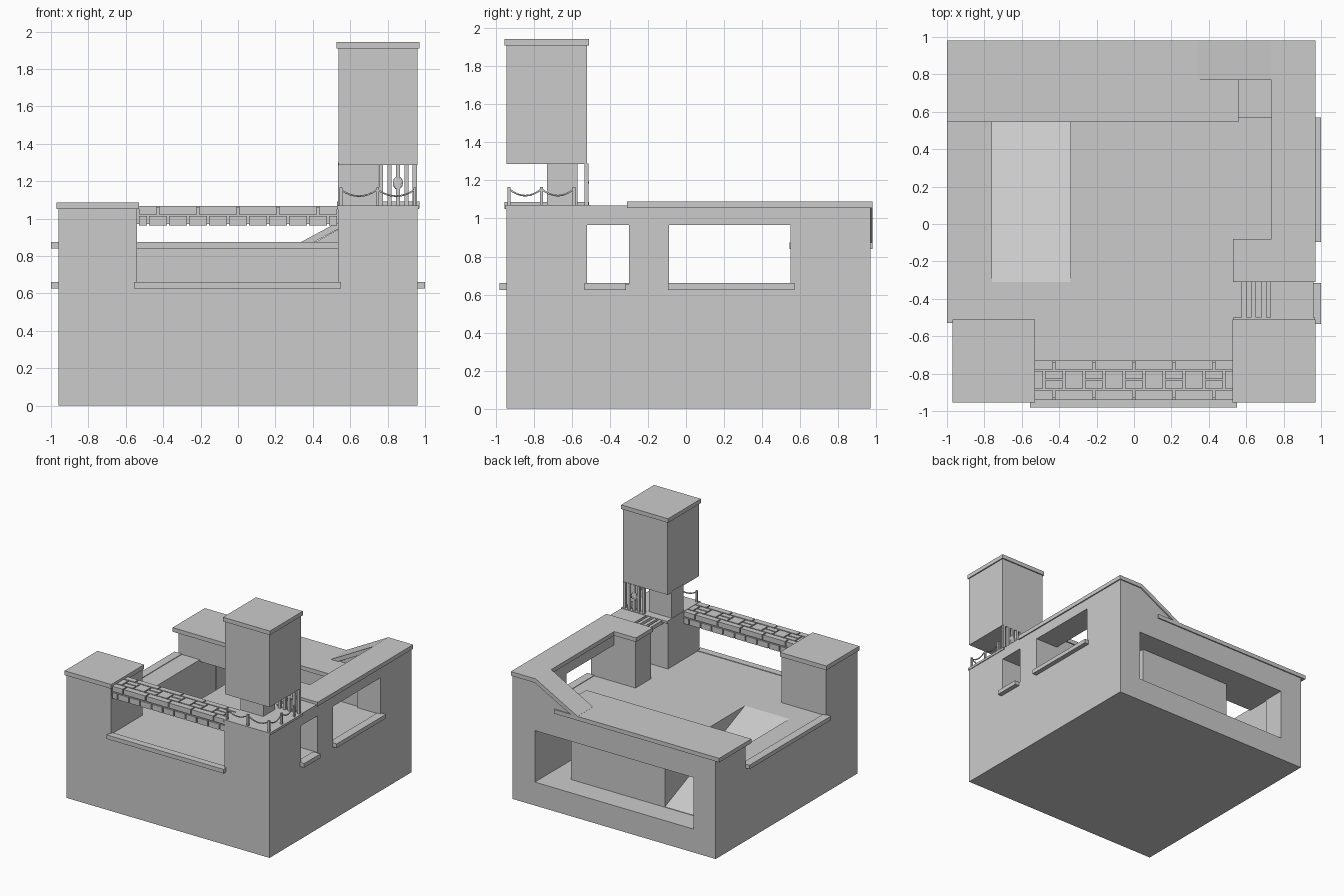
import bpy, bmesh, math
from mathutils import Vector

if "Cube" in bpy.data.objects:
    bpy.data.objects.remove(bpy.data.objects["Cube"])

def finish(name, bm):
    bmesh.ops.recalc_face_normals(bm, faces=bm.faces)
    me = bpy.data.meshes.new(name)
    bm.to_mesh(me)
    bm.free()
    ob = bpy.data.objects.new(name, me)
    bpy.context.collection.objects.link(ob)
    return ob

def add_box(bm, x, y, z):
    vs = bmesh.ops.create_cube(bm, size=1)["verts"]
    for v in vs:
        v.co = Vector([r[0] + (c + 0.5) * (r[1] - r[0]) for r, c in zip((x, y, z), v.co)])

def boxes(name, *specs):
    bm = bmesh.new()
    for s in specs:
        add_box(bm, *s)
    return finish(name, bm)

def prism(name, pts, axis, a, b):
    """Extrude a profile along x (pts are y,z) or y (pts are x,z)."""
    bm = bmesh.new()
    vs = [bm.verts.new((a, p, q) if axis == "x" else (p, a, q)) for p, q in pts]
    f = bm.faces.new(vs)
    g = bmesh.ops.extrude_face_region(bm, geom=[f])["geom"]
    d = Vector((b - a, 0, 0)) if axis == "x" else Vector((0, b - a, 0))
    bmesh.ops.translate(bm, vec=d, verts=[v for v in g if isinstance(v, bmesh.types.BMVert)])
    return finish(name, bm)

def cut(ob, cutter):
    m = ob.modifiers.new("cut", "BOOLEAN")
    m.operation, m.solver, m.object = "DIFFERENCE", "EXACT", cutter
    bpy.context.view_layer.objects.active = ob
    bpy.ops.object.modifier_apply(modifier=m.name)
    bpy.data.objects.remove(cutter)

# base block with a lower room, a side passage and a sloping way up to the deck
base = boxes("base", ((-.96, .96), (-.945, .97), (0, .655)))
cut(base, boxes("room_cutter", ((-.75, .75), (.77, 1.1), (.2, .645))))
cut(base, boxes("passage_cutter", ((.55, .75), (.2, .8), (.2, .645))))
cut(base, prism("slope_cutter", [(-.31, .655), (-.31, .75), (.57, .75), (.57, .645),
                                 (.78, .645), (.78, .2)], "x", -.76, -.34))

# window sills
Z = (.625, .66)
boxes("front_sill", ((-.555, .55), (-.98, -.92), Z))
boxes("left_sill", ((-1, -.93), (-.53, .57), Z))
boxes("right_sills", ((.93, 1), (-.535, -.315), Z), ((.93, 1), (-.095, .57), Z))

# front left pillar
boxes("front_left_pillar", ((-.96, -.54), (-.945, -.52), (.64, 1.055)))
boxes("front_left_cap", ((-.97, -.53), (-.955, -.51), (1.05, 1.087)))

# back wall, low cap and rising section at the right corner
boxes("back_wall", ((-.96, .96), (.57, .97), (.64, .84)))
boxes("back_cap", ((-1, .56), (.545, .98), (.84, .875)))
prism("rising_wall", [(.35, .84), (.96, .84), (.96, 1.055), (.74, 1.055)], "y", .78, .97)
prism("rising_cap", [(.34, .84), (.34, .876), (.735, 1.09), (.97, 1.09), (.97, 1.055),
                     (.745, 1.055)], "y", .77, .98)
boxes("back_right_pillar", ((.745, .96), (.55, .97), (.64, 1.055)))

# right wall: pillar between the windows, lintel and cap
boxes("middle_pillar", ((.54, .96), (-.3, -.09), (.64, 1.055)))
boxes("right_lintel", ((.745, .96), (-.1, .58), (.967, 1.055)))
boxes("front_lintel", ((.745, .96), (-.53, -.29), (.967, 1.067)))
prism_cap = boxes("right_cap", ((.735, .97), (-.08, .775), (1.055, 1.09)),
                  ((.53, .97), (-.31, -.08), (1.055, 1.09)))

# slatted bridge beside the tower
boxes("bridge_slats", *[((x, x + .028), (-.52, -.3), (1.035, 1.067))
                        for x in (.575, .625, .68, .73)])

# tower: base, neck, raised upper block and cap
boxes("tower_base", ((.535, .96), (-.945, -.52), (.64, 1.055)))
boxes("tower_platform", ((.53, .967), (-.952, -.5), (1.05, 1.07)))
boxes("tower_neck", ((.535, .75), (-.73, -.57), (1.06, 1.3)))
boxes("tower_block", ((.537, .96), (-.945, -.52), (1.287, 1.92)))
boxes("tower_cap", ((.527, .97), (-.955, -.51), (1.91, 1.945)))

# barred screen with a small lock plate
boxes("tower_bars", *[((x - .011, x + .011), (-.534, -.514), (1.065, 1.29))
                      for x in (.765, .81, .855, .9, .945)])
bm = bmesh.new()
bmesh.ops.create_icosphere(bm, subdivisions=2, radius=.028)
for v in bm.verts:
    v.co = Vector((.855 + v.co.x, -.522 + v.co.y * .4, 1.19 + v.co.z * 1.3))
finish("lock_plate", bm)

# rope railing on the front and right edges of the platform
front = [(x, -.93) for x in (.55, .745, .945)]
side = [(.945, y) for y in (-.76, -.59)]
bm = bmesh.new()
for x, y in front + side:
    add_box(bm, (x - .008, x + .008), (y - .008, y + .008), (1.065, 1.165))
finish("rail_posts", bm)
cu = bpy.data.curves.new("ropes", "CURVE")
cu.dimensions, cu.bevel_depth, cu.bevel_resolution = "3D", .005, 1
path = front + side
for (x0, y0), (x1, y1) in zip(path, path[1:]):
    s = cu.splines.new("POLY")
    s.points.add(8)
    for i, p in enumerate(s.points):
        t = i / 8
        p.co = (x0 + (x1 - x0) * t, y0 + (y1 - y0) * t, 1.155 - .14 * t * (1 - t), 1)
bpy.context.collection.objects.link(bpy.data.objects.new("ropes", cu))

# brick beam over the front opening
boxes("beam_core", ((-.54, .54), (-.93, -.74), (.972, 1.058)))
bm = bmesh.new()
def row(y, z, start, step):
    x = start
    while x < .53:
        a, b = max(x, -.535), min(x + step, .535)
        if b - a > .02:
            add_box(bm, (a + .005, b - .005), y, z)
        x += step
hi, lo = (1.023, 1.067), (.964, 1.013)
row((-.94, -.89), hi, -.642, .214)
row((-.777, -.73), hi, -.642, .214)
row((-.94, -.84), lo, -.588, .107)
row((-.83, -.73), lo, -.588, .107)
for i in range(-5, 6):
    a, b = max(i * .107 - .0535, -.535), min(i * .107 + .0535, .535)
    for y in ([(-.88, -.787)] if i % 2 else [(-.88, -.838), (-.828, -.787)]):
        add_box(bm, (a + .005, b - .005), y, hi)
finish("beam_bricks", bm)
